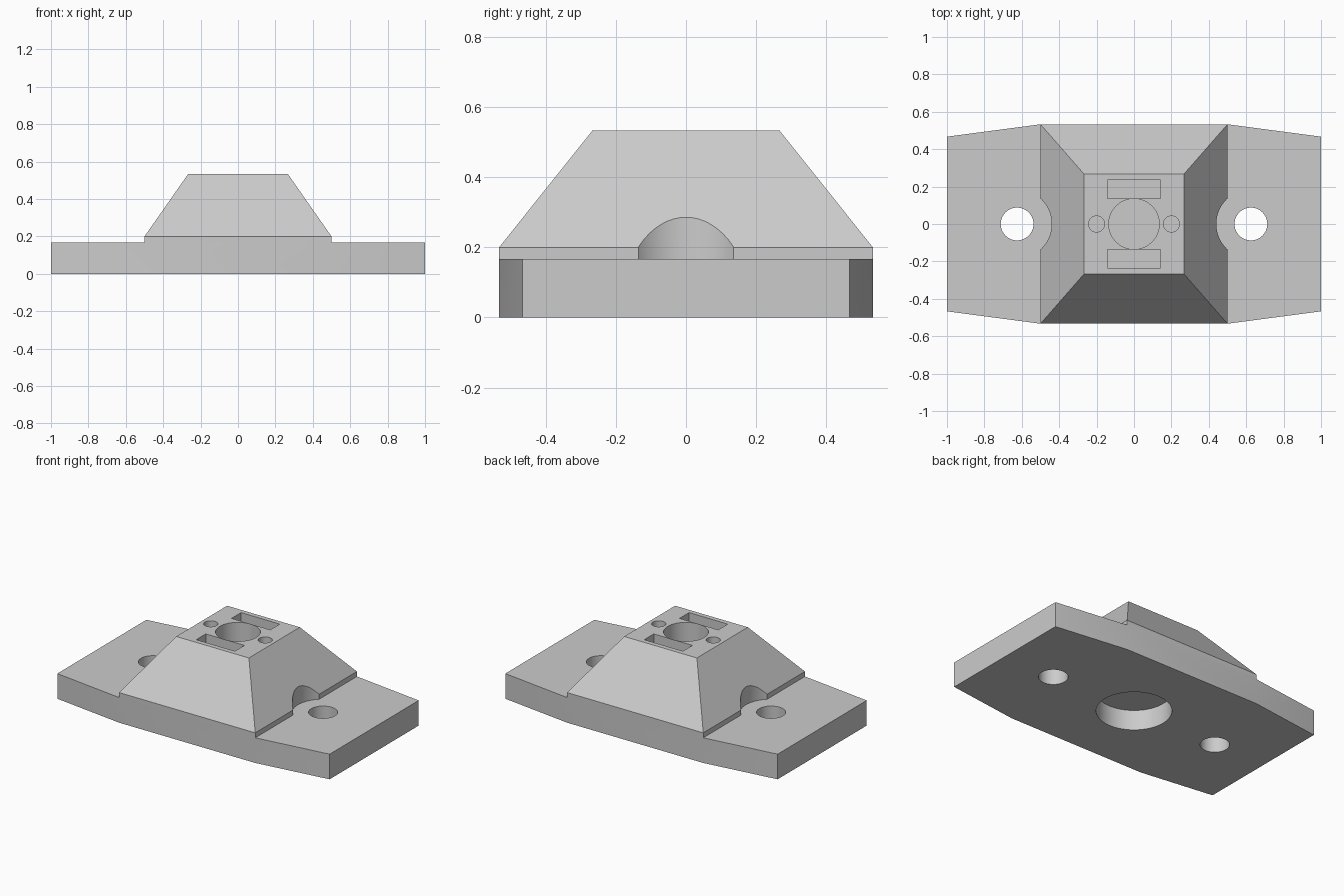
import bpy
import bmesh
import math

if "Cube" in bpy.data.objects:
    bpy.data.objects.remove(bpy.data.objects["Cube"], do_unlink=True)

grey = bpy.data.materials.new("light grey")
colour = (0.6, 0.6, 0.6, 1)
grey.diffuse_color = colour
grey.use_nodes = True
grey.node_tree.nodes["Principled BSDF"].inputs["Base Color"].default_value = colour

PLATE_TOP = 0.167
BLOCK_TOP = 0.533


def loft(name, sections):
    """Solid skinned through stacked outlines, each given as (points, z)."""
    bm = bmesh.new()
    rings = [[bm.verts.new((x, y, z)) for x, y in pts] for pts, z in sections]
    n = len(rings[0])
    bm.faces.new(rings[0][::-1])
    bm.faces.new(rings[-1])
    for low, high in zip(rings, rings[1:]):
        for i in range(n):
            j = (i + 1) % n
            bm.faces.new((low[i], low[j], high[j], high[i]))
    mesh = bpy.data.meshes.new(name)
    bm.to_mesh(mesh)
    bm.free()
    mesh.materials.append(grey)
    obj = bpy.data.objects.new(name, mesh)
    bpy.context.collection.objects.link(obj)
    return obj


def rect(half_x, half_y, cy=0):
    return [(-half_x, cy - half_y), (half_x, cy - half_y),
            (half_x, cy + half_y), (-half_x, cy + half_y)]


def circle(radius, cx=0, sides=64):
    angles = [math.tau * i / sides for i in range(sides)]
    return [(cx + radius * math.cos(a), radius * math.sin(a)) for a in angles]


def combine(target, tool, operation):
    mod = target.modifiers.new(operation.lower(), "BOOLEAN")
    mod.operation = operation
    mod.solver = "EXACT"
    mod.object = tool
    bpy.context.view_layer.objects.active = target
    bpy.ops.object.modifier_apply(modifier=mod.name)
    bpy.data.objects.remove(tool, do_unlink=True)


def cut(target, outline, bottom, top):
    tool = loft("cutter", [(outline, bottom), (outline, top)])
    tool.hide_render = True
    combine(target, tool, "DIFFERENCE")


# Base plate with tapered ends
half = [(0.5, -0.533), (1, -0.467), (1, 0.467), (0.5, 0.533)]
outline = half + [(-x, -y) for x, y in half]
mount = loft("mounting_base", [(outline, 0), (outline, PLATE_TOP)])

# Pyramid-shaped pedestal
foot = rect(0.5, 0.533)
pedestal = loft("pedestal", [(foot, 0), (foot, 0.2),
                             (rect(0.267, 0.267), BLOCK_TOP)])
combine(mount, pedestal, "UNION")

# Screw holes, clearance for screw heads, and small pin holes
for side in (-1, 1):
    cut(mount, circle(0.185, side * 0.625), PLATE_TOP, 1)
    cut(mount, circle(0.0875, side * 0.625), -1, 1)
    cut(mount, circle(0.043, side * 0.2, 32), BLOCK_TOP - 0.15, 1)
    # Rectangular slots in the top
    cut(mount, rect(0.142, 0.05, side * 0.185), BLOCK_TOP - 0.15, 1)

# Round socket in the top and wider recess underneath
cut(mount, circle(0.135), BLOCK_TOP - 0.2, 1)
cut(mount, circle(0.225), -1, 0.133)

bpy.ops.object.select_all(action="DESELECT")
mount.select_set(True)
bpy.context.view_layer.objects.active = mount
bpy.ops.object.shade_smooth_by_angle(angle=math.radians(25))
